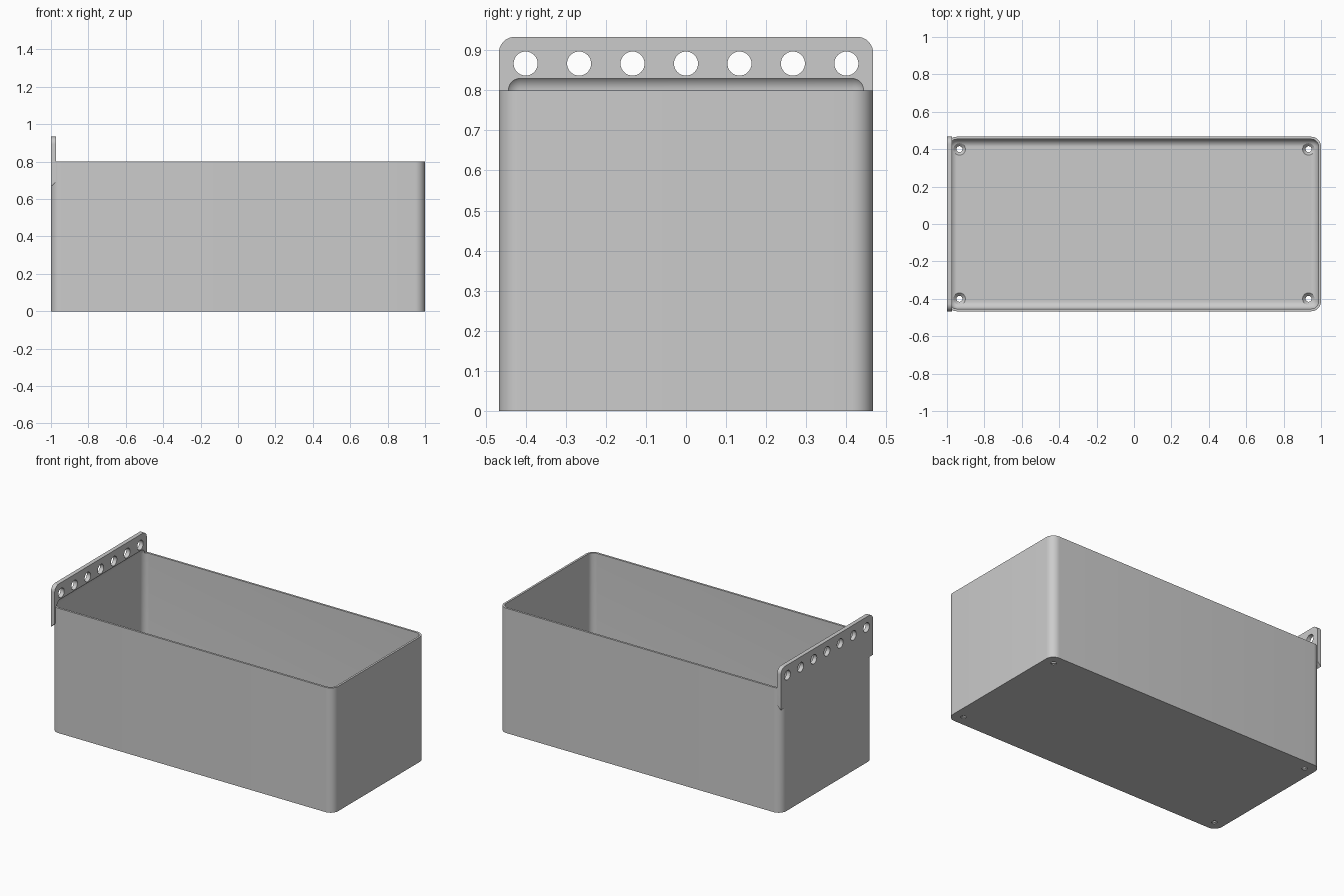
import bpy, bmesh
from math import pi, cos, sin
from mathutils import Vector

if "Cube" in bpy.data.objects:
    bpy.data.objects.remove(bpy.data.objects["Cube"], do_unlink=True)

MM = 2 / 150                      # design unit
L, W, H = 150 * MM, 70 * MM, 60 * MM
WALL, FLOOR, R_IN = MM, 1.5 * MM, 3 * MM
TAB = 2 * MM

grey = bpy.data.materials.new("light grey plastic")
grey.use_nodes = True
colour = (0.6, 0.6, 0.6, 1)
grey.diffuse_color = colour
grey.node_tree.nodes["Principled BSDF"].inputs["Base Color"].default_value = colour


def finish(bm, name):
    bmesh.ops.recalc_face_normals(bm, faces=bm.faces)
    mesh = bpy.data.meshes.new(name)
    bm.to_mesh(mesh)
    bm.free()
    mesh.materials.append(grey)
    obj = bpy.data.objects.new(name, mesh)
    bpy.context.collection.objects.link(obj)
    return obj


def loft(name, rings):
    """Skin a stack of equal-sized point rings and cap both ends."""
    bm = bmesh.new()
    rows = [[bm.verts.new(p) for p in ring] for ring in rings]
    n = len(rows[0])
    for a, b in zip(rows, rows[1:]):
        for i in range(n):
            j = (i + 1) % n
            bm.faces.new((a[i], a[j], b[j], b[i]))
    bm.faces.new(rows[0])
    bm.faces.new(rows[-1])
    return finish(bm, name)


def circle(r, n=32):
    return [(r * cos(2 * pi * i / n), r * sin(2 * pi * i / n)) for i in range(n)]


def arc(cx, cy, r, start, n=10):
    return [(cx + r * cos(start + pi / 2 * i / n), cy + r * sin(start + pi / 2 * i / n))
            for i in range(n + 1)]


def combine(target, other, operation):
    bpy.context.view_layer.objects.active = target
    mod = target.modifiers.new("combine", 'BOOLEAN')
    mod.operation, mod.solver, mod.object = operation, 'EXACT', other
    bpy.ops.object.modifier_apply(modifier=mod.name)
    bpy.data.objects.remove(other, do_unlink=True)


# Outer box with rounded upright corners
r_out = R_IN + WALL
cx, cy = L / 2 - r_out, W / 2 - r_out
outline = []
for k, (sx, sy) in enumerate([(1, 1), (-1, 1), (-1, -1), (1, -1)]):
    outline += arc(sx * cx, sy * cy, r_out, k * pi / 2)
box = loft("storage_box", [[(x, y, z) for x, y in outline] for z in (0, H)])

# Mounting tab with rounded top corners and a sloped underside
top, r_tab = H + 10 * MM, 3 * MM
tab_arc = arc(W / 2 - r_tab, top - r_tab, r_tab, 0) + arc(r_tab - W / 2, top - r_tab, r_tab, pi / 2)
rings = []
for x, low in ((-L / 2, 50 * MM), (TAB - L / 2, 52 * MM)):
    rings.append([(x, y, z) for y, z in [(-W / 2, low), (W / 2, low)] + tab_arc])
combine(box, loft("tab", rings), 'UNION')

# Cavity, rounded on every edge, which also undercuts the tab
bm = bmesh.new()
bmesh.ops.create_cube(bm, size=1)
size = Vector((L - 2 * WALL, W - 2 * WALL, H + R_IN - FLOOR))
for v in bm.verts:
    v.co = Vector((v.co.x * size.x, v.co.y * size.y, FLOOR + (v.co.z + 0.5) * size.z))
bmesh.ops.bevel(bm, geom=bm.edges[:], offset=R_IN, segments=10, profile=0.5, affect='EDGES')
combine(box, finish(bm, "cavity"), 'DIFFERENCE')

# Row of holes through the tab
for i in range(-3, 4):
    hole = loft("tab_hole", [[(x, a + i * 10 * MM, b + H + 5 * MM) for a, b in circle(0.03)]
                             for x in (-L / 2 - 0.05, -L / 2 + 0.1)])
    combine(box, hole, 'DIFFERENCE')

# Countersunk screw holes in the floor corners
profile = [(0.016, -0.05), (0.016, 0.004), (0.032, FLOOR), (0.032, 0.1)]
for sx in (-1, 1):
    for sy in (-1, 1):
        screw = loft("screw_hole", [[(sx * 70 * MM + a, sy * 30 * MM + b, z) for a, b in circle(r)]
                                    for r, z in profile])
        combine(box, screw, 'DIFFERENCE')

# Smooth the fillets, keep the edges crisp
bpy.ops.object.select_all(action='DESELECT')
box.select_set(True)
bpy.context.view_layer.objects.active = box
bpy.ops.object.shade_smooth_by_angle(angle=0.5)
